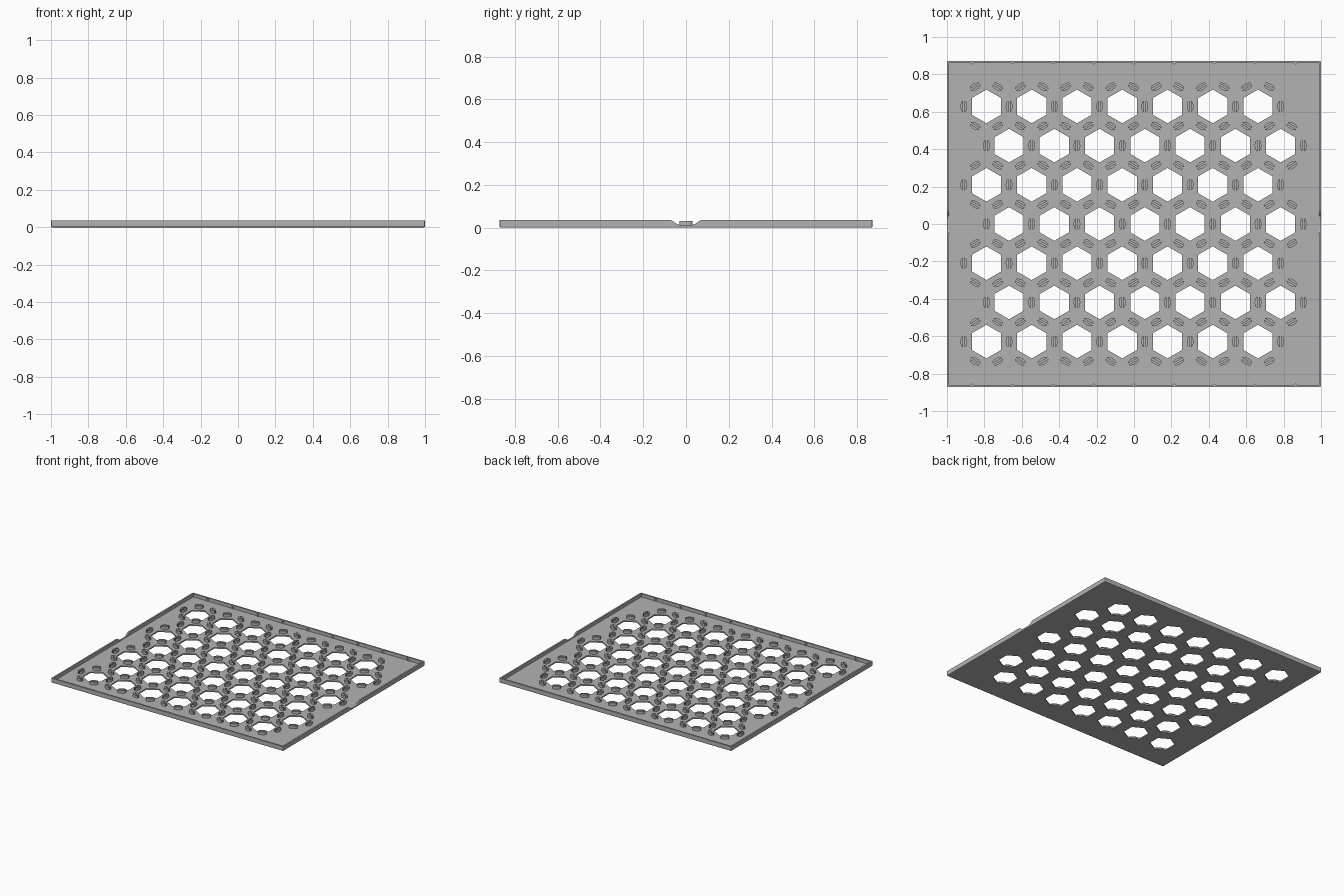
import bpy, bmesh, math
from mathutils import Matrix, Vector

if "Cube" in bpy.data.objects:
    bpy.data.objects.remove(bpy.data.objects["Cube"], do_unlink=True)

HALF_X, HALF_Y, HEIGHT = 1.0, 0.872, 0.036
FLOOR, WALL = 0.01, 0.012
PITCH, HEX_R = 0.242, 0.09
ROW = PITCH * math.sqrt(3) / 2

grey = bpy.data.materials.new("plain grey")
grey.use_nodes = True
grey.diffuse_color = (0.45, 0.45, 0.45, 1)
grey.node_tree.nodes["Principled BSDF"].inputs["Base Color"].default_value = (0.45, 0.45, 0.45, 1)


def add_prism(bm, outline, offset):
    """Extrude a closed outline of 3D points along an offset."""
    face = bm.faces.new([bm.verts.new(p) for p in outline])
    top = bmesh.ops.extrude_face_region(bm, geom=[face])["geom"]
    verts = [v for v in top if isinstance(v, bmesh.types.BMVert)]
    bmesh.ops.translate(bm, vec=offset, verts=verts)


def add_box(bm, size, centre):
    matrix = Matrix.Translation(centre) @ Matrix.Diagonal((*size, 1))
    bmesh.ops.create_cube(bm, size=1, matrix=matrix)


def finish(bm, name):
    bmesh.ops.recalc_face_normals(bm, faces=bm.faces)
    mesh = bpy.data.meshes.new(name)
    bm.to_mesh(mesh)
    bm.free()
    mesh.materials.append(grey)
    obj = bpy.data.objects.new(name, mesh)
    bpy.context.collection.objects.link(obj)
    return obj


def cut(target, cutter):
    """Subtract the cutter, then discard it."""
    mod = target.modifiers.new("cut", "BOOLEAN")
    mod.operation, mod.solver, mod.object = "DIFFERENCE", "EXACT", cutter
    bpy.context.view_layer.objects.active = target
    bpy.ops.object.modifier_apply(modifier=mod.name)
    bpy.data.objects.remove(cutter, do_unlink=True)


# Hexagon centres on staggered rows
centres = []
for row in range(-3, 4):
    start = -0.789 if row % 2 else -0.789 + PITCH / 2
    centres += [Vector((start + i * PITCH, row * ROW, 0)) for i in range(7)]

# Tray body with softened lower and corner edges
bm = bmesh.new()
add_box(bm, (2 * HALF_X, 2 * HALF_Y, HEIGHT), (0, 0, HEIGHT / 2))
soft = [e for e in bm.edges if min(v.co.z for v in e.verts) < 0.001]
bmesh.ops.bevel(bm, geom=soft, offset=0.006, segments=2, profile=0.5, affect="EDGES")
tray = finish(bm, "tray")

# Hollow interior
bm = bmesh.new()
add_box(bm, (2 * (HALF_X - WALL), 2 * (HALF_Y - WALL), 0.1), (0, 0, FLOOR + 0.05))
cut(tray, finish(bm, "cavity_cutter"))

# Hexagonal openings
bm = bmesh.new()
for c in centres:
    ring = [c + Vector((HEX_R * math.sin(k * math.pi / 3), HEX_R * math.cos(k * math.pi / 3), -0.05))
            for k in range(6)]
    add_prism(bm, ring, (0, 0, 0.1))
cut(tray, finish(bm, "hexagon_cutter"))

# Curved finger notches in both side walls
bm = bmesh.new()
half = [(0.075, 0.05), (0.072, HEIGHT), (0.058, 0.029), (0.045, 0.019), (0.033, 0.014), (0.018, 0.0125)]
profile = half + [(-y, z) for y, z in reversed(half)]
add_prism(bm, [(-1.1, y, z) for y, z in profile], (2.2, 0, 0))
cut(tray, finish(bm, "notch_cutter"))

# Split clips around every hexagon, shared between neighbours
spots = {}
for c in centres:
    for k in range(6):
        turn = k * math.pi / 3
        p = c + Vector((math.cos(turn), math.sin(turn), 0)) * PITCH / 2
        spots[(round(p.x, 2), round(p.y, 2))] = (p, turn)
bm = bmesh.new()
for p, turn in spots.values():
    place = Matrix.Translation((p.x, p.y, FLOOR - 0.002)) @ Matrix.Rotation(turn, 4, "Z")
    for side in (-1, 1):
        arc = [(side * (0.004 + 0.014 * math.cos(a)), 0.03 * math.sin(a), 0)
               for a in (math.pi * (i / 8 - 0.5) for i in range(9))]
        add_prism(bm, [place @ Vector(q) for q in arc], (0, 0, 0.023))
finish(bm, "clips")

# Small pointed ribs inside the front and back walls
bm = bmesh.new()
for side in (-1, 1):
    y = side * (HALF_Y - WALL)
    for i in range(-4, 5):
        x = i * 0.216
        rib = [(x - 0.01, y + side * 0.002, FLOOR - 0.002), (x + 0.01, y + side * 0.002, FLOOR - 0.002),
               (x, y - side * 0.008, FLOOR - 0.002)]
        add_prism(bm, rib, (0, 0, HEIGHT - FLOOR))
finish(bm, "wall_ribs")
